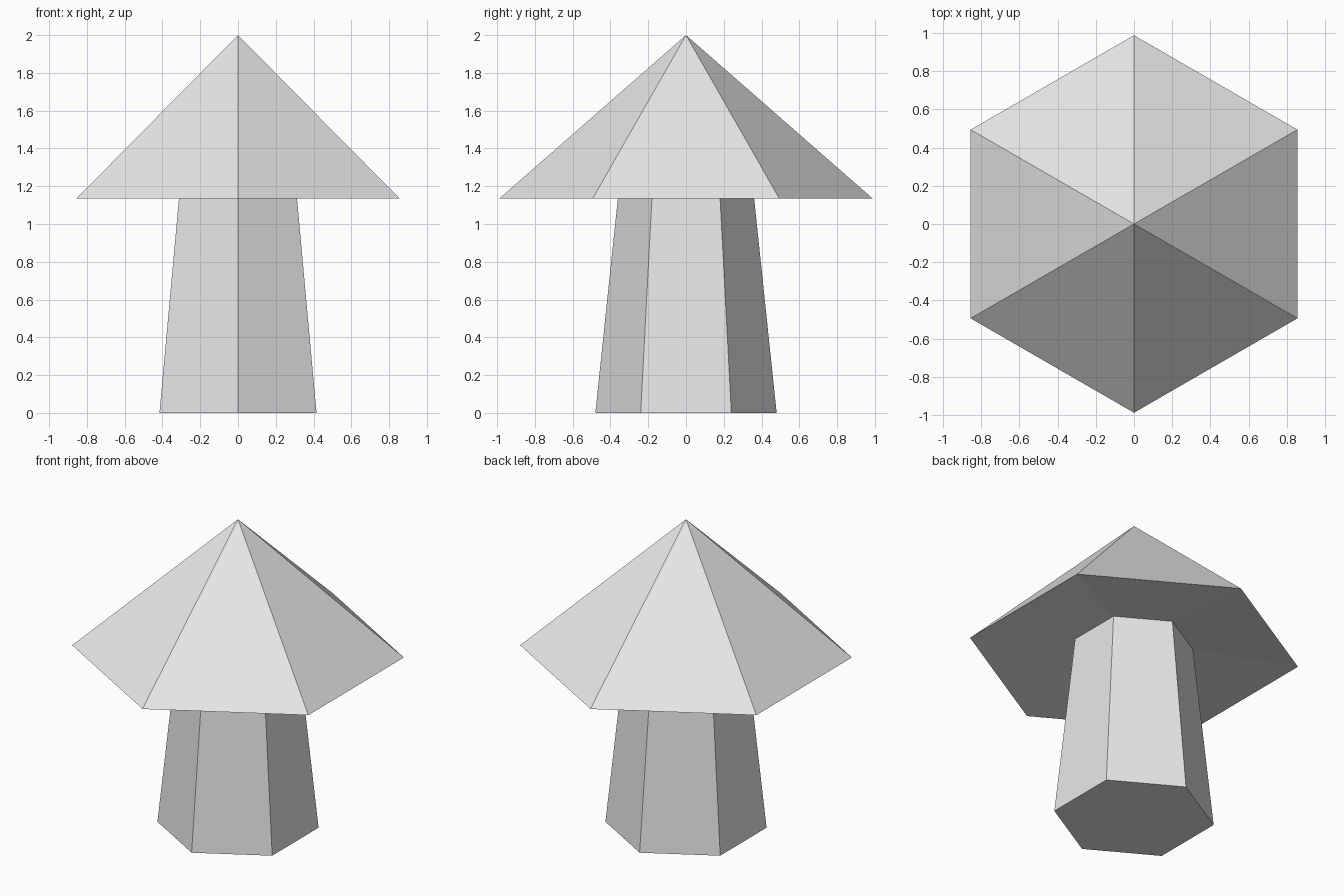
import bpy, bmesh, math

SIDES = 6

cube = bpy.data.objects.get("Cube")
if cube:
    bpy.data.objects.remove(cube, do_unlink=True)

# Single plain grey
grey = bpy.data.materials.new("light grey")
grey.use_nodes = True
colour = (0.8, 0.8, 0.8, 1)
grey.diffuse_color = colour
grey.node_tree.nodes["Principled BSDF"].inputs["Base Color"].default_value = colour


def ring(bm, radius, z):
    """Hexagon with a corner facing front and back."""
    points = []
    for i in range(SIDES):
        a = math.pi / 2 + math.tau * i / SIDES
        points.append(bm.verts.new((radius * math.cos(a), radius * math.sin(a), z)))
    return points


def bridge(bm, lower, upper):
    for i in range(SIDES):
        j = (i + 1) % SIDES
        bm.faces.new((lower[i], lower[j], upper[j], upper[i]))


# Tapered stem, sloping cap underside and pointed cap in one closed shell
bm = bmesh.new()
base = ring(bm, 0.48, 0)
neck = ring(bm, 0.355, 1.19)
rim = ring(bm, 0.988, 1.135)
tip = bm.verts.new((0, 0, 2))
bm.faces.new(base)
bridge(bm, base, neck)
bridge(bm, neck, rim)
for i in range(SIDES):
    bm.faces.new((rim[i], rim[(i + 1) % SIDES], tip))
bmesh.ops.recalc_face_normals(bm, faces=bm.faces)

mesh = bpy.data.meshes.new("mushroom")
bm.to_mesh(mesh)
bm.free()
mesh.materials.append(grey)
bpy.context.collection.objects.link(bpy.data.objects.new("mushroom", mesh))
